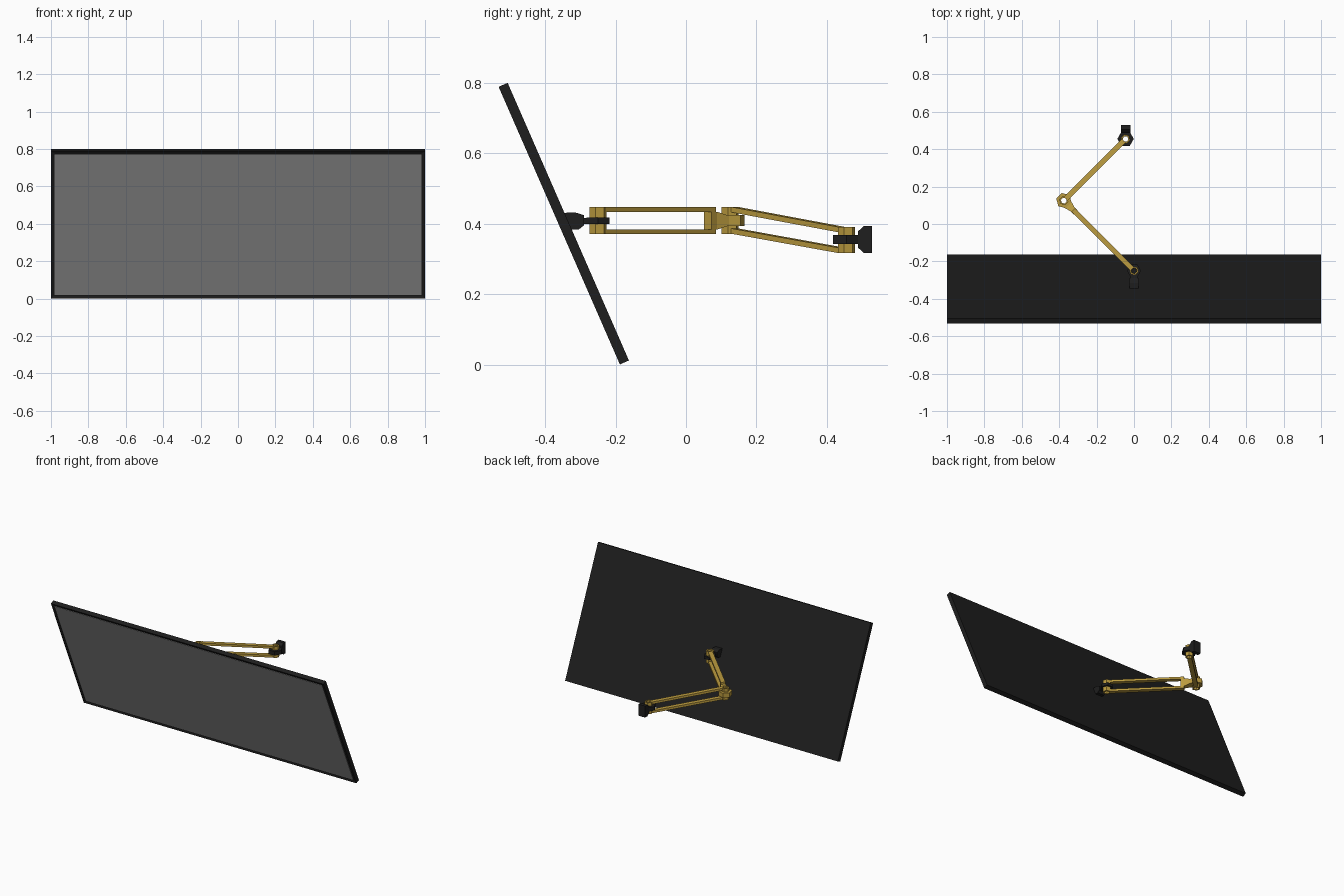
import bpy, bmesh, math
from mathutils import Vector, Matrix

if "Cube" in bpy.data.objects:
    bpy.data.objects.remove(bpy.data.objects["Cube"])


def material(name, rgb):
    m = bpy.data.materials.new(name)
    m.diffuse_color = (*rgb, 1)
    m.use_nodes = True
    m.node_tree.nodes["Principled BSDF"].inputs["Base Color"].default_value = m.diffuse_color
    return m


BLACK = material("black_plastic", (0.013, 0.013, 0.013))
GOLD = material("gold_metal", (0.5, 0.33, 0.05))
GLASS = material("screen_grey", (0.28, 0.28, 0.28))


def finish(name, bm, mat):
    bmesh.ops.recalc_face_normals(bm, faces=bm.faces)
    me = bpy.data.meshes.new(name)
    bm.to_mesh(me)
    bm.free()
    me.materials.append(mat)
    ob = bpy.data.objects.new(name, me)
    bpy.context.collection.objects.link(ob)
    return ob


def bar(name, a, b, size_a, size_b, mat):
    """Rectangular bar from a to b with upright ends of (width, height)."""
    a, b = Vector(a), Vector(b)
    flat = (b - a) * Vector((1, 1, 0))
    side = Vector((-flat.y, flat.x, 0)).normalized()
    bm = bmesh.new()
    ends = []
    for p, (w, h) in ((a, size_a), (b, size_b)):
        ends.append([bm.verts.new(p + side * (i * w / 2) + Vector((0, 0, j * h / 2)))
                     for i, j in ((-1, -1), (1, -1), (1, 1), (-1, 1))])
    p, q = ends
    bm.faces.new(p)
    bm.faces.new(q)
    for i in range(4):
        k = (i + 1) % 4
        bm.faces.new((p[i], p[k], q[k], q[i]))
    return finish(name, bm, mat)


def ring(name, xy, z0, z1, r_out, r_in, mat, turn=0.0, n=6):
    """Upright n-sided tube."""
    bm = bmesh.new()
    loops = []
    for r, z in ((r_out, z0), (r_out, z1), (r_in, z1), (r_in, z0)):
        loops.append([bm.verts.new((xy[0] + r * math.cos(turn + 2 * math.pi * i / n),
                                    xy[1] + r * math.sin(turn + 2 * math.pi * i / n), z))
                      for i in range(n)])
    for k in range(4):
        p, q = loops[k], loops[(k + 1) % 4]
        for i in range(n):
            j = (i + 1) % n
            bm.faces.new((p[i], p[j], q[j], q[i]))
    return finish(name, bm, mat)


def side_prism(name, profile, x0, x1, mat):
    """A y-z profile extruded along x."""
    bm = bmesh.new()
    f = bm.faces.new([bm.verts.new((x0, y, z)) for y, z in profile])
    ext = bmesh.ops.extrude_face_region(bm, geom=[f])
    bmesh.ops.translate(bm, vec=(x1 - x0, 0, 0),
                        verts=[v for v in ext["geom"] if isinstance(v, bmesh.types.BMVert)])
    return finish(name, bm, mat)


# Tilted display: casing with a recessed front
place = Matrix.Translation((0, -0.347, 0.4)) @ Matrix.Rotation(math.radians(23.6), 4, 'X')
bm = bmesh.new()
bmesh.ops.create_cube(bm, size=1, matrix=Matrix.Diagonal((2, 0.028, 0.86, 1)))
front = min(bm.faces, key=lambda f: f.calc_center_median().y)
bmesh.ops.inset_region(bm, faces=[front], thickness=0.02)
bmesh.ops.translate(bm, verts=front.verts, vec=(0, 0.005, 0))
finish("display_casing", bm, BLACK).matrix_world = place

bm = bmesh.new()
bmesh.ops.create_cube(bm, size=1, matrix=Matrix.Translation((0, -0.009, 0))
                      @ Matrix.Diagonal((1.96, 0.004, 0.82, 1)))
finish("display_screen", bm, GLASS).matrix_world = place

# Joint positions
S = Vector((0, -0.25, 0))
E = Vector((-0.375, 0.125, 0))
W = Vector((-0.045, 0.455, 0))
Z = Vector((0, 0, 1))
d1 = (E - S).normalized()
d2 = (W - E).normalized()

# Display bracket: head, neck and pivot plate
side_prism("display_bracket",
           [(-0.36, 0.43), (-0.315, 0.432), (-0.29, 0.424),
            (-0.29, 0.395), (-0.305, 0.383), (-0.345, 0.383)], -0.025, 0.025, BLACK)
bar("display_neck", (0, -0.30, 0.408), (0, -0.275, 0.408), (0.035, 0.017), (0.035, 0.017), BLACK)
ring("display_pivot_plate", S, 0.399, 0.417, 0.038, 0.014, BLACK)

# Wall bracket: head, neck and pivot plate
side_prism("wall_bracket",
           [(0.488, 0.378), (0.505, 0.393), (0.528, 0.393),
            (0.528, 0.317), (0.505, 0.317), (0.488, 0.332)], -0.07, -0.02, BLACK)
bar("wall_neck", W + Vector((0, 0.032, 0.355)), W + Vector((0, 0.045, 0.355)),
    (0.04, 0.026), (0.04, 0.026), BLACK)
ring("wall_pivot_plate", W, 0.342, 0.368, 0.044, 0.016, BLACK)

# Hub pairs above and below each pivot plate
for name, p, spans, turn in (
        ("display_hub", S, ((0.417, 0.447), (0.370, 0.399)), math.pi / 4),
        ("elbow_hub", E, ((0.424, 0.447), (0.370, 0.393)), math.pi / 4),
        ("wall_hub", W, ((0.368, 0.391), (0.317, 0.342)), math.pi / 4)):
    for label, (z0, z1) in zip(("upper", "lower"), spans):
        ring(f"{name}_{label}", p, z0, z1, 0.025, 0.016, GOLD, turn)

# Display-side arm: two level bars, end block, tapered fork and elbow ring
for label, z in (("upper", 0.440), ("lower", 0.377)):
    bar(f"front_arm_{label}", S + d1 * 0.018 + Z * z, S + d1 * 0.46 + Z * z,
        (0.028, 0.014), (0.028, 0.014), GOLD)
bar("front_arm_end", S + d1 * 0.44 + Z * 0.4085, S + d1 * 0.464 + Z * 0.4085,
    (0.03, 0.05), (0.03, 0.05), GOLD)
bar("elbow_fork", S + d1 * 0.464 + Z * 0.4085, E - d1 * 0.03 + Z * 0.4085,
    (0.03, 0.05), (0.05, 0.028), GOLD)
ring("elbow_ring", E, 0.393, 0.424, 0.042, 0.018, GOLD, math.pi / 4)

# Wall-side arm: two parallel bars sloping down
for label, z0, z1 in (("upper", 0.440, 0.383), ("lower", 0.379, 0.324)):
    bar(f"rear_arm_{label}", E + d2 * 0.018 + Z * z0, W - d2 * 0.018 + Z * z1,
        (0.028, 0.015), (0.028, 0.015), GOLD)
